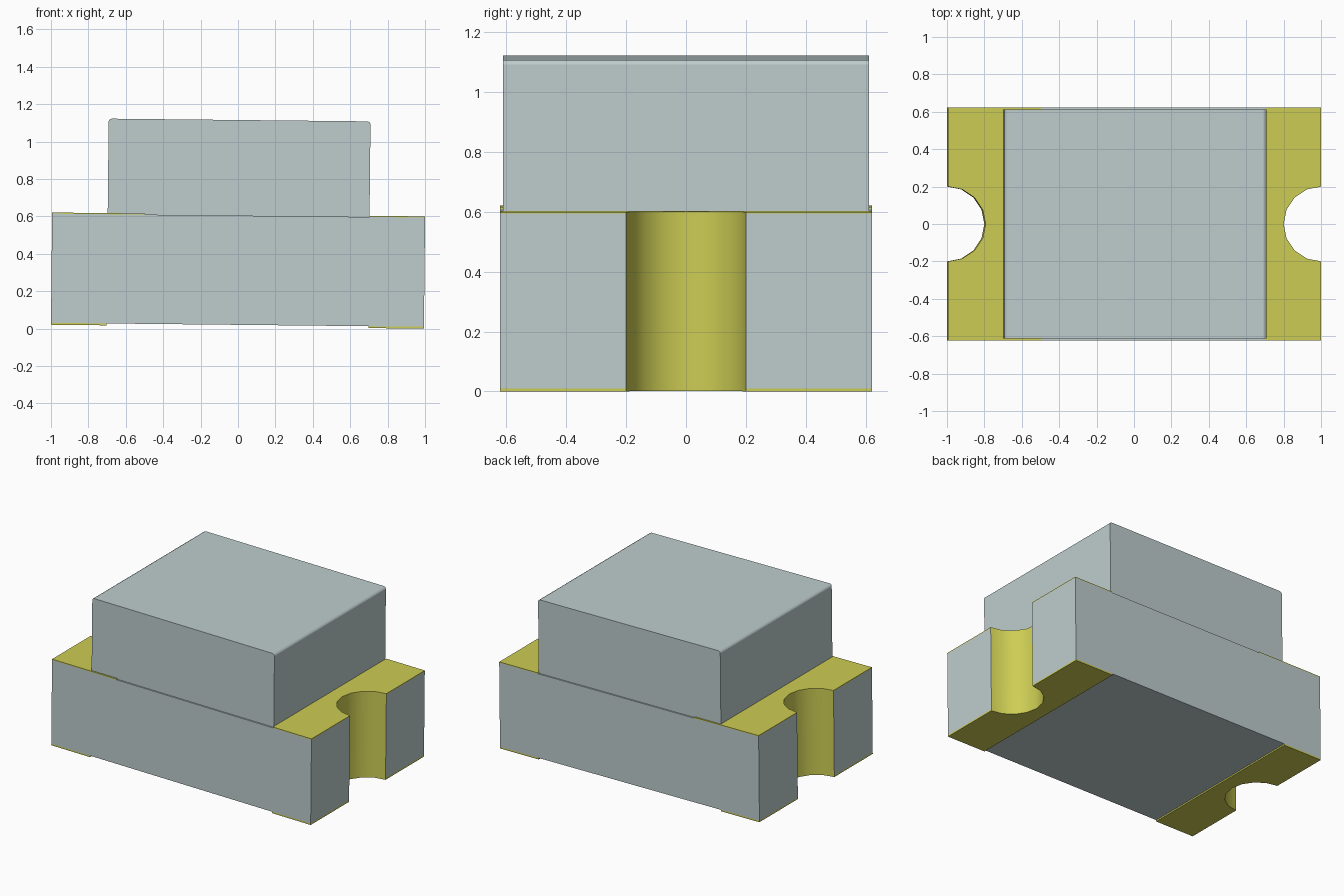
import bpy, bmesh, math
from mathutils import Matrix

cube = bpy.data.objects.get("Cube")
if cube:
    bpy.data.objects.remove(cube, do_unlink=True)

TILT = math.radians(0.6)
L, W, R = 0.997, 0.622, 0.2          # half length, half width, notch radius
PLACE = Matrix.Translation((-0.003, 0, L * math.sin(TILT))) @ Matrix.Rotation(TILT, 4, 'Y')


def material(name, rgb):
    m = bpy.data.materials.new(name)
    m.use_nodes = True
    m.diffuse_color = (*rgb, 1)
    m.node_tree.nodes["Principled BSDF"].inputs["Base Color"].default_value = (*rgb, 1)
    return m


grey = material("pale_grey", (0.52, 0.61, 0.61))
gold = material("yellow_gold", (0.61, 0.61, 0.09))


def notch(side):
    """Half-round notch points in an end face, in counter-clockwise outline order."""
    pts = []
    for i in range(9):
        a = math.pi * i / 8
        pts.append((side * (L - R * math.sin(a)), -side * R * math.cos(a)))
    return pts


def extrude(name, outline, z0, z1, mats):
    """Upright prism; the notch walls take the last material."""
    bm = bmesh.new()
    base = bm.faces.new([bm.verts.new((x, y, z0)) for x, y in outline])
    top = bmesh.ops.extrude_face_region(bm, geom=[base])["geom"]
    bmesh.ops.translate(bm, vec=(0, 0, z1 - z0),
                        verts=[g for g in top if isinstance(g, bmesh.types.BMVert)])
    bmesh.ops.recalc_face_normals(bm, faces=bm.faces)
    for f in bm.faces:
        if abs(f.normal.z) < 0.5 and all(
                abs(math.hypot(abs(v.co.x) - L, v.co.y) - R) < 0.001 for v in f.verts):
            f.material_index = len(mats) - 1
    mesh = bpy.data.meshes.new(name)
    bm.to_mesh(mesh)
    bm.free()
    obj = bpy.data.objects.new(name, mesh)
    bpy.context.collection.objects.link(obj)
    for m in mats:
        mesh.materials.append(m)
    obj.matrix_world = PLACE
    bpy.ops.object.select_all(action='DESELECT')
    obj.select_set(True)
    bpy.context.view_layer.objects.active = obj
    bpy.ops.object.shade_smooth_by_angle(angle=math.radians(30))
    return obj


# Board with a plated half-round notch in each end
board = [(-L, -W), (L, -W)] + notch(1) + [(L, W), (-L, W)] + notch(-1)
extrude("board", board, 0.01, 0.594, [grey, gold])


# Contact pads, notched like the board
def pad(name, side, inner, z0, z1):
    outline = [(side * inner, -side * W), (side * L, -side * W)] + notch(side)
    outline += [(side * L, side * W), (side * inner, side * W)]
    extrude(name, outline, z0, z1, [gold])


for label, side, inner in (("left", 1, 0.7), ("right", -1, 0.5)):
    pad(label + "_top_pad", side, inner, 0.594, 0.6)
    pad(label + "_bottom_pad", side, 0.7, 0, 0.01)

# Lens block with its two upper end edges rounded
X, Y = 0.7, 0.612
lens = extrude("lens_block", [(-X, -Y), (X, -Y), (X, Y), (-X, Y)], 0.594, 1.105, [grey])
bm = bmesh.new()
bm.from_mesh(lens.data)
edges = [e for e in bm.edges
         if all(v.co.z > 1 for v in e.verts) and abs(e.verts[0].co.x - e.verts[1].co.x) < 0.01]
bmesh.ops.bevel(bm, geom=edges, offset=0.015, segments=2, profile=0.5, affect='EDGES')
bm.to_mesh(lens.data)
bm.free()
